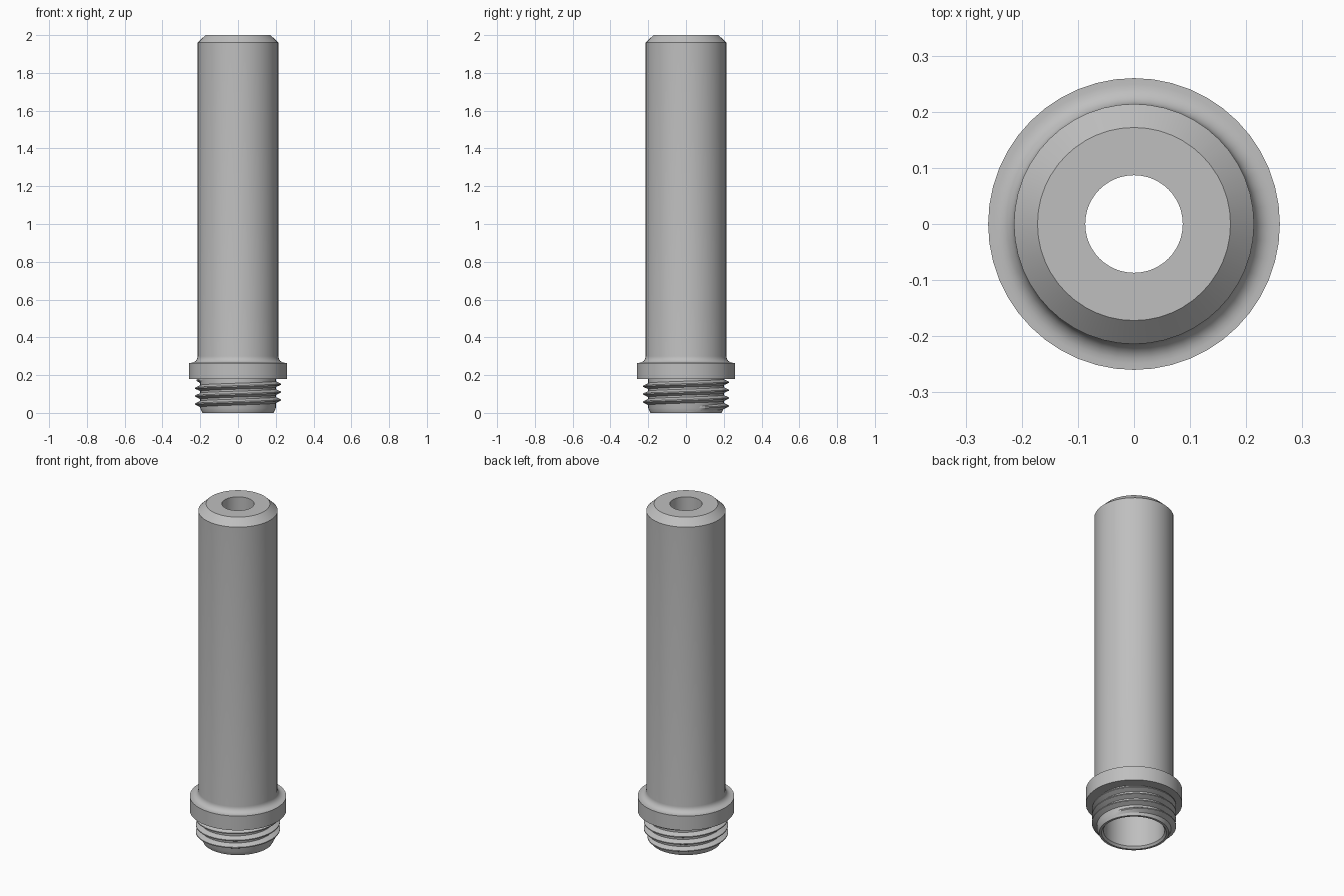
import bpy, bmesh, math

cube = bpy.data.objects.get("Cube")
if cube:
    bpy.data.objects.remove(cube, do_unlink=True)

SIDES = 48

steel = bpy.data.materials.new("grey_steel")
steel.use_nodes = True
colour = (0.52, 0.52, 0.52, 1)
steel.diffuse_color = colour
steel.node_tree.nodes["Principled BSDF"].inputs["Base Color"].default_value = colour


def sweep(name, rings, closed, angle):
    """Join equal rings of points into a surface; each ring is a closed loop."""
    bm = bmesh.new()
    loops = [[bm.verts.new(p) for p in ring] for ring in rings]
    pairs = list(zip(loops, loops[1:]))
    if closed:
        pairs.append((loops[-1], loops[0]))
    else:
        bm.faces.new(loops[0])
        bm.faces.new(loops[-1])
    n = len(loops[0])
    for a, b in pairs:
        for i in range(n):
            j = (i + 1) % n
            bm.faces.new((a[i], b[i], b[j], a[j]))
    bmesh.ops.recalc_face_normals(bm, faces=bm.faces)
    mesh = bpy.data.meshes.new(name)
    bm.to_mesh(mesh)
    bm.free()
    mesh.materials.append(steel)
    obj = bpy.data.objects.new(name, mesh)
    bpy.context.collection.objects.link(obj)
    bpy.ops.object.select_all(action='DESELECT')
    obj.select_set(True)
    bpy.context.view_layer.objects.active = obj
    bpy.ops.object.shade_smooth_by_angle(angle=math.radians(angle))
    return obj


def around(r, z, t):
    return (r * math.cos(t), r * math.sin(t), z)


# Tube body: outer wall with collar and fillet, then down the bore
FILLET = 0.035
fillet = [(0.214 + FILLET * (1 - math.sin(a)), 0.265 + FILLET * (1 - math.cos(a)))
          for a in (math.pi / 2 * i / 6 for i in range(7))]
profile = [(0.188, 0), (0.2, 0.025), (0.2, 0.18), (0.26, 0.18), (0.26, 0.265)]
profile += fillet
# order the fillet from the collar up to the wall
profile[5:] = sorted(fillet, key=lambda p: p[1])
profile += [(0.214, 1.96), (0.172, 2), (0.087, 2), (0.087, 1.88),
            (0.165, 1.88), (0.165, 0.012), (0.175, 0)]
sweep("tube_body",
      [[around(r, z, 2 * math.pi * k / SIDES) for r, z in profile] for k in range(SIDES)],
      True, 32)

# Screw thread: a triangular ridge wound around the lower neck
PITCH, TURNS, CREST, ROOT = 0.042, 3.6, 0.227, 0.192
steps = int(SIDES * TURNS)
rings = []
for k in range(steps + 1):
    t = 2 * math.pi * k / SIDES
    z = 0.026 + PITCH * k / SIDES
    fade = min(1, k / 12, (steps - k) / 6)
    tip = ROOT + (CREST - ROOT) * max(fade, 0.05)
    half = PITCH * 0.47
    rings.append([around(ROOT, z - half, t), around(tip, z - 0.003, t),
                  around(tip, z + 0.003, t), around(ROOT, z + half, t)])
sweep("screw_thread", rings, False, 30)
